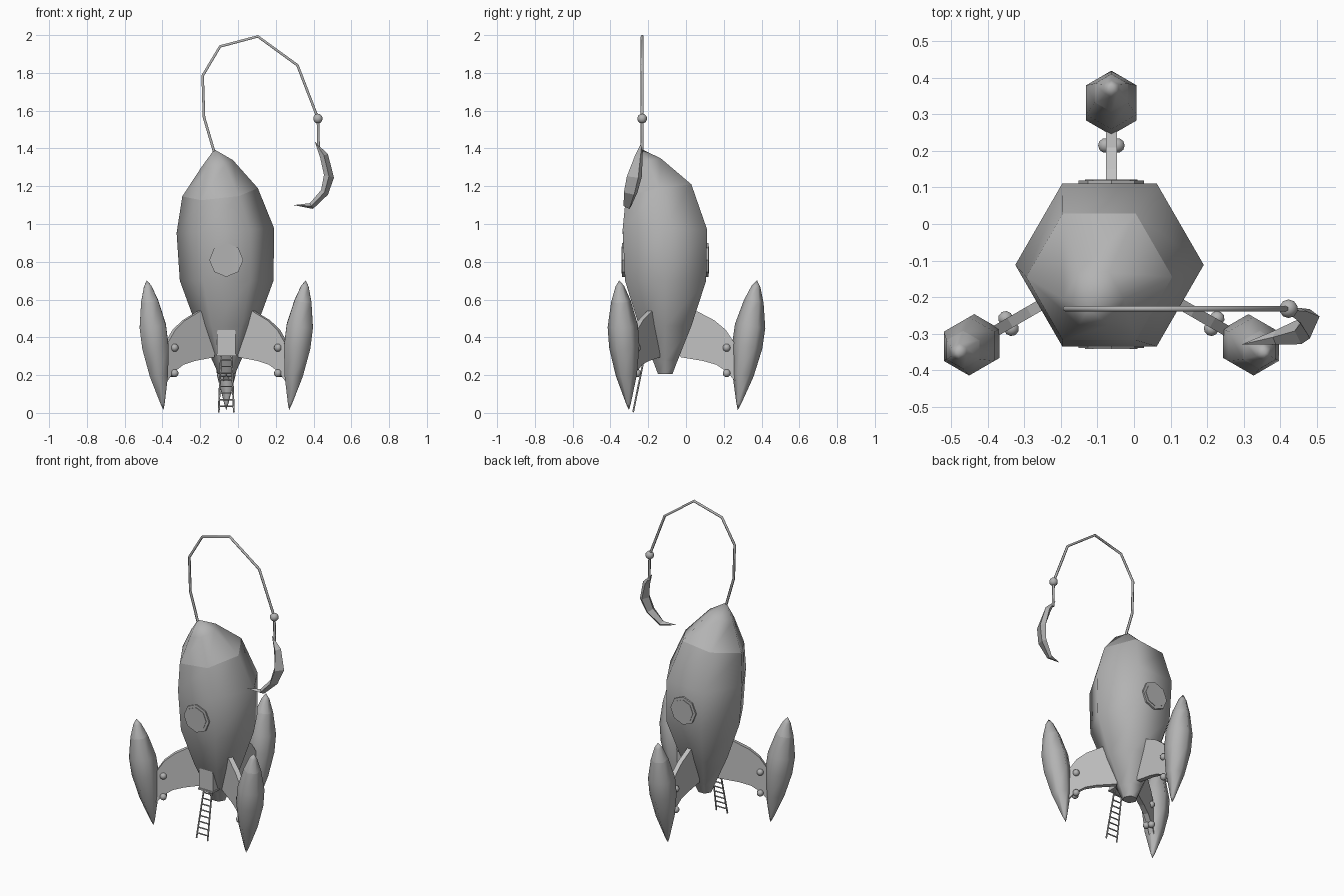
import bpy, bmesh, math
from mathutils import Matrix, Vector

cube = bpy.data.objects.get("Cube")
if cube:
    bpy.data.objects.remove(cube, do_unlink=True)

AXIS = Vector((-0.062, -0.11, 0))
FIN_ANGLES = (90, 210, 330)


def material(name, value):
    m = bpy.data.materials.new(name)
    m.use_nodes = True
    colour = (value, value, value, 1)
    m.diffuse_color = colour
    m.node_tree.nodes["Principled BSDF"].inputs["Base Color"].default_value = colour
    return m


hull_grey = material("hull grey", 0.45)
panel_grey = material("panel grey", 0.54)


def finish(name, bm, mat, smooth=False, matrix=None):
    bmesh.ops.recalc_face_normals(bm, faces=bm.faces)
    if matrix:
        bm.transform(matrix)
    for f in bm.faces:
        f.smooth = smooth and len(f.verts) <= 4
    mesh = bpy.data.meshes.new(name)
    bm.to_mesh(mesh)
    bm.free()
    mesh.materials.append(mat)
    obj = bpy.data.objects.new(name, mesh)
    bpy.context.collection.objects.link(obj)
    return obj


def around(angle):
    return Matrix.Translation(AXIS) @ Matrix.Rotation(math.radians(angle), 4, "Z")


def skin(bm, loops, start=None, end=None):
    """Join vertex loops, closing each end to a point or a flat cap."""
    n = len(loops[0])
    for a, b in zip(loops, loops[1:]):
        for i in range(n):
            j = (i + 1) % n
            bm.faces.new((a[i], a[j], b[j], b[i]))
    for loop, tip in ((loops[0], start), (loops[-1], end)):
        if tip == "cap":
            bm.faces.new(loop)
        elif tip:
            v = bm.verts.new(tip)
            for i in range(n):
                bm.faces.new((loop[i], loop[(i + 1) % n], v))


def hex_loft(name, rings, start=None, end=None, matrix=None):
    """Rings are x, y, z, radius, tilt along x, tilt along y."""
    bm = bmesh.new()
    loops = []
    for x, y, z, r, tx, ty in rings:
        loop = []
        for k in range(6):
            dx, dy = r * math.cos(k * math.pi / 3), r * math.sin(k * math.pi / 3)
            loop.append(bm.verts.new((x + dx, y + dy, z + tx * dx + ty * dy)))
        loops.append(loop)
    skin(bm, loops, start, end)
    return finish(name, bm, hull_grey, True, matrix)


def prism(name, outline, y0, y1, mat, angle=0):
    """Extrude an outline in the x-z plane between two depths."""
    bm = bmesh.new()
    loops = [[bm.verts.new((x, y, z)) for x, z in outline] for y in (y0, y1)]
    skin(bm, loops, "cap", "cap")
    return finish(name, bm, mat, False, around(angle))


def ball(name, place, radius, mat, matrix=None):
    bm = bmesh.new()
    bmesh.ops.create_uvsphere(bm, u_segments=10, v_segments=7, radius=radius)
    bm.transform(Matrix.Translation(place))
    return finish(name, bm, mat, True, matrix)


def rod(name, points, radius, mat):
    curve = bpy.data.curves.new(name, "CURVE")
    curve.dimensions = "3D"
    curve.bevel_depth = radius
    curve.bevel_resolution = 1
    curve.use_fill_caps = True
    spline = curve.splines.new("POLY")
    spline.points.add(len(points) - 1)
    for p, co in zip(spline.points, points):
        p.co = (*co, 1)
    curve.materials.append(mat)
    obj = bpy.data.objects.new(name, curve)
    bpy.context.collection.objects.link(obj)
    return obj


# Hull, leaning towards the front right as it rises
shoulder = (-0.095, -0.145, 1.168, 0.2, 0.11, 0.18)
hex_loft("hull", [
    (-0.06, -0.11, 0.275, 0.075, 0, 0),
    (-0.06, -0.11, 0.46, 0.16, 0, 0),
    (-0.06, -0.108, 0.7, 0.248, 0, 0),
    (-0.067, -0.112, 0.965, 0.258, 0.05, 0),
    shoulder])
hex_loft("nose_cone", [shoulder, (-0.11, -0.205, 1.32, 0.083, 0.22, 0.25)],
         end=(-0.125, -0.232, 1.395))
hex_loft("nozzle", [(-0.06, -0.11, 0.205, 0.044, 0, 0),
                    (-0.06, -0.11, 0.285, 0.079, 0, 0)], start="cap", end="cap")

# Three fins, each with an outboard pod and rivets
fin = [(0.07, 0.48), (0.165, 0.54), (0.26, 0.49), (0.32, 0.44), (0.38, 0.35),
       (0.42, 0.3), (0.4, 0.1), (0.375, 0.16), (0.33, 0.215), (0.27, 0.255),
       (0.2, 0.275), (0.08, 0.295)]


def pod_ring(z, r):
    return (0.382 + 0.147 * z, 0, z, r, -0.147, 0)


for n, angle in enumerate(FIN_ANGLES, 1):
    m = around(angle)
    prism(f"fin_{n}", fin, -0.015, 0.015, panel_grey, angle)
    hex_loft(f"pod_{n}", [pod_ring(z, r) for z, r in (
        (0.05, 0.013), (0.2, 0.056), (0.35, 0.08), (0.46, 0.08), (0.59, 0.052))],
        start=(0.384, 0, 0.015), matrix=m)
    hex_loft(f"pod_tip_{n}", [pod_ring(0.59, 0.052), pod_ring(0.67, 0.023)],
             end=(0.486, 0, 0.702), matrix=m)
    for z in (0.21, 0.345):
        for side in (-1, 1):
            ball(f"rivet_{n}", (0.325, 0.016 * side, z), 0.021, hull_grey, m)

# Round windows on the front and back
for name, angle in (("front", 0), ("back", 180)):
    for part, r, depth in (("frame", 0.09, 0.229), ("pane", 0.072, 0.232)):
        octagon = [(r * math.sin(k * math.pi / 4), 0.81 + r * math.cos(k * math.pi / 4))
                   for k in range(8)]
        prism(f"{name}_window_{part}", octagon, -depth, -0.195, hull_grey, angle)

# Arched doorway with a sill
arch = [(0.05 * math.cos(k * math.pi / 8), 0.42 + 0.05 * math.sin(k * math.pi / 8))
        for k in range(9)]
prism("door", [(0.05, 0.31)] + arch + [(-0.05, 0.31)], -0.13, -0.03, panel_grey)
prism("door_sill", [(-0.053, 0.302), (0.053, 0.302), (0.053, 0.312), (-0.053, 0.312)],
      -0.137, -0.03, panel_grey)

# Ladder, wider at the foot
top, foot = Vector((0.028, -0.218, 0.31)), Vector((0.04, -0.28, 0.004))


def rail_point(t, side):
    p = foot.lerp(top, t)
    return (AXIS.x + side * p.x, p.y, p.z)


for side in (-1, 1):
    rod("ladder_rail", [rail_point(0, side), rail_point(1, side)], 0.005, hull_grey)
for k in range(8):
    t = 0.1 + k * 0.115
    rod("ladder_rung", [rail_point(t, -1), rail_point(t, 1)], 0.004, hull_grey)

# Bent wire from the nose with a bead
WIRE_Y = -0.232
wire = [(-0.127, 1.385), (-0.18, 1.565), (-0.187, 1.785), (-0.095, 1.94), (0.105, 1.993),
        (0.315, 1.84), (0.423, 1.56), (0.427, 1.39)]
rod("wire", [(x, WIRE_Y, z) for x, z in wire], 0.008, hull_grey)
ball("bead", (0.423, WIRE_Y, 1.558), 0.026, hull_grey)

# Hanging crescent: outer x z, inner x z, depth, half thickness
bm = bmesh.new()
loops = []
for ox, oz, ix, iz, y, t in (
        (0.476, 1.37, 0.434, 1.355, -0.25, 0.02),
        (0.508, 1.245, 0.455, 1.26, -0.273, 0.04),
        (0.476, 1.155, 0.44, 1.18, -0.293, 0.036),
        (0.397, 1.08, 0.38, 1.11, -0.31, 0.02)):
    mx, mz = (ox + ix) / 2, (oz + iz) / 2
    loops.append([bm.verts.new(p) for p in (
        (ox, y + t / 2, oz), (mx, y - t, mz), (ix, y, iz), (mx, y + t, mz))])
skin(bm, loops, (0.407, -0.233, 1.435), (0.294, -0.33, 1.1))
finish("crescent", bm, hull_grey)
